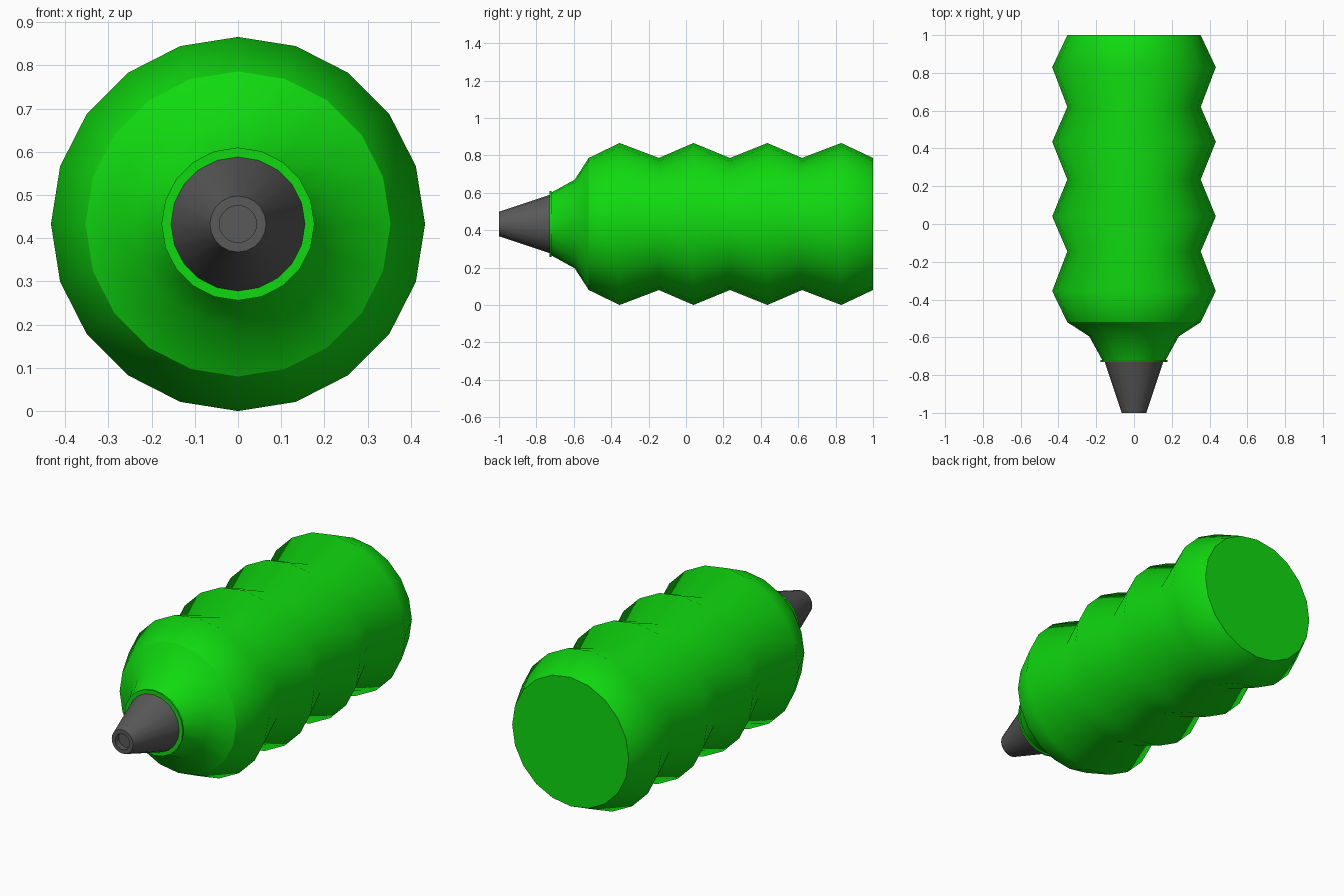
import bpy, bmesh, math

if "Cube" in bpy.data.objects:
    bpy.data.objects.remove(bpy.data.objects["Cube"])

SIDES = 20
AXIS_Z = 0.433


def material(name, color):
    m = bpy.data.materials.new(name)
    m.diffuse_color = color
    m.use_nodes = True
    m.node_tree.nodes["Principled BSDF"].inputs["Base Color"].default_value = m.diffuse_color
    return m


def lathe(name, profile, mat, cap_start=False, cap_end=False, angle=50):
    """Revolve (y, radius) points about the lengthwise axis."""
    bm = bmesh.new()
    rings = []
    for y, r in profile:
        rings.append([bm.verts.new((r * math.sin(2 * math.pi * i / SIDES), y,
                                    AXIS_Z + r * math.cos(2 * math.pi * i / SIDES)))
                      for i in range(SIDES)])
    for a, b in zip(rings, rings[1:]):
        for i in range(SIDES):
            j = (i + 1) % SIDES
            bm.faces.new((a[i], a[j], b[j], b[i]))
    if cap_start:
        bm.faces.new(rings[0][::-1])
    if cap_end:
        bm.faces.new(rings[-1])
    bmesh.ops.recalc_face_normals(bm, faces=bm.faces)
    mesh = bpy.data.meshes.new(name)
    bm.to_mesh(mesh)
    bm.free()
    mesh.materials.append(mat)
    obj = bpy.data.objects.new(name, mesh)
    bpy.context.collection.objects.link(obj)
    bpy.ops.object.select_all(action='DESELECT')
    obj.select_set(True)
    bpy.context.view_layer.objects.active = obj
    bpy.ops.object.shade_smooth_by_angle(angle=math.radians(angle))
    return obj


green = material("green", (0.005, 0.7, 0.005, 1))
dark = material("dark_grey", (0.1, 0.1, 0.1, 1))

# Ribbed grip: alternating valleys and ridges, closed at the back
valley, ridge = 0.353, 0.433
stations = [-0.52, -0.355, -0.145, 0.04, 0.235, 0.435, 0.62, 0.83, 1.0]
grip = [(y, ridge if i % 2 else valley) for i, y in enumerate(stations)]
lathe("grip", grip, green, cap_end=True)

# Tapered nose with a thin collar lip, closed at the front
nose = [(-0.73, 0.177), (-0.72, 0.177), (-0.72, 0.168), (-0.595, 0.237), (-0.52, valley)]
lathe("nose", nose, green, cap_start=True)

# Conical tip with a shallow hole in its end
tip = [(-0.97, 0.043), (-1.0, 0.043), (-1.0, 0.065), (-0.73, 0.155)]
lathe("tip", tip, dark, cap_start=True, angle=35)
